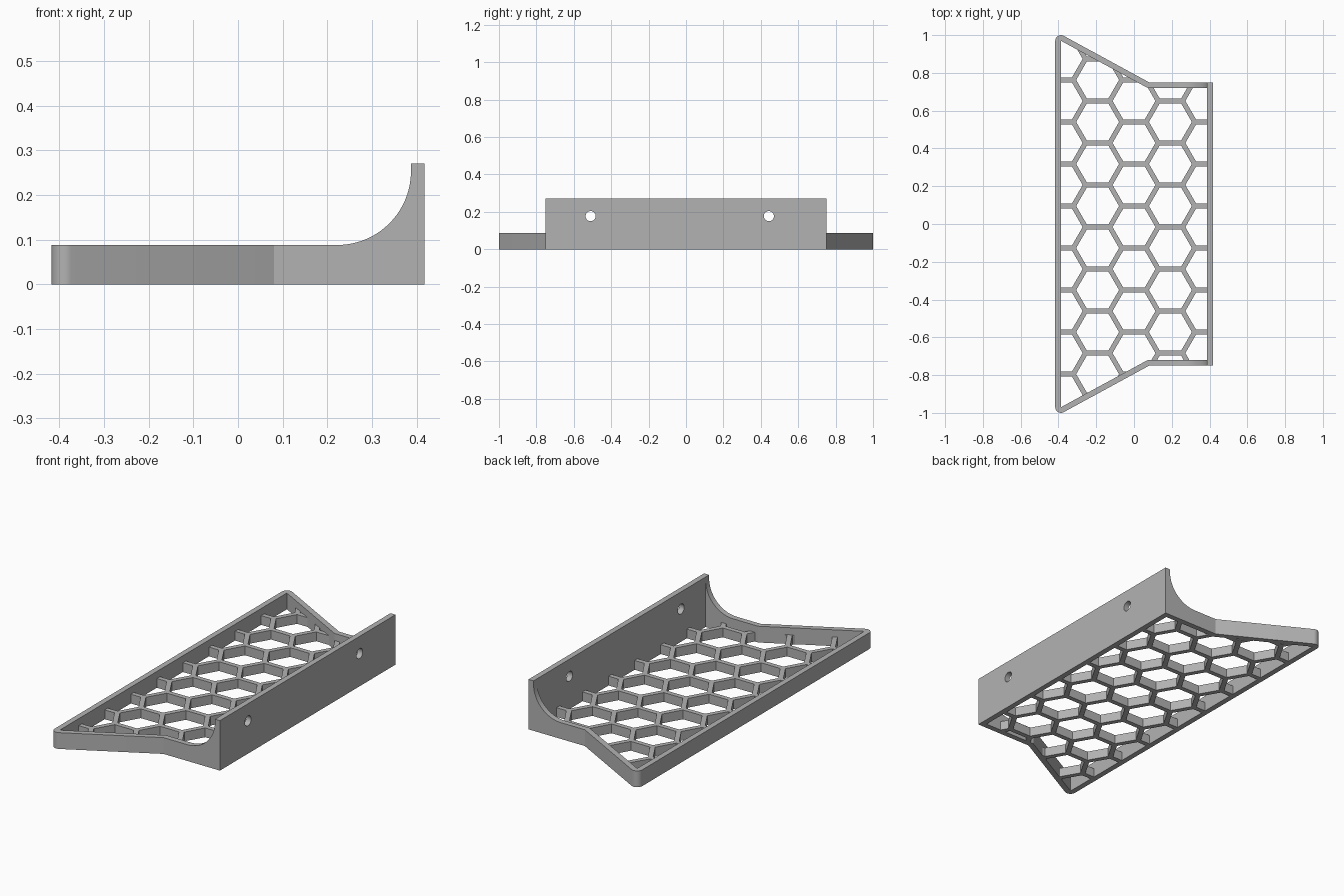
import bpy
import bmesh
from math import sin, cos, pi, radians, atan2
from mathutils import Vector

if "Cube" in bpy.data.objects:
    bpy.data.objects.remove(bpy.data.objects["Cube"], do_unlink=True)

WALL = 0.03        # wall thickness and outer corner radius
RIM_H = 0.088      # height of the low rim
PLATE_H = 0.27     # height of the mounting plate
FLOOR_H = 0.05     # height of the honeycomb floor
X, END = 0.417, 0.75
PITCH, RIB = 0.2225, 0.026

grey = bpy.data.materials.new("mid_grey")
grey.use_nodes = True
colour = (0.45, 0.45, 0.45, 1)
grey.diffuse_color = colour
grey.node_tree.nodes["Principled BSDF"].inputs["Base Color"].default_value = colour


def prisms(name, outlines, axis, low, high):
    """Extrude closed 2D outlines along x, y or z into one object."""
    place = {"x": lambda p, t: (t, p[0], p[1]),
             "y": lambda p, t: (p[0], t, p[1]),
             "z": lambda p, t: (p[0], p[1], t)}[axis]
    bm = bmesh.new()
    for outline in outlines:
        face = bm.faces.new([bm.verts.new(place(p, low)) for p in outline])
        out = bmesh.ops.extrude_face_region(bm, geom=[face])
        verts = [g for g in out["geom"] if isinstance(g, bmesh.types.BMVert)]
        shift = Vector(place((0, 0), high - low))
        bmesh.ops.translate(bm, verts=verts, vec=shift)
    bmesh.ops.recalc_face_normals(bm, faces=bm.faces[:])
    mesh = bpy.data.meshes.new(name)
    bm.to_mesh(mesh)
    bm.free()
    mesh.materials.append(grey)
    obj = bpy.data.objects.new(name, mesh)
    bpy.context.collection.objects.link(obj)
    return obj


def cut(obj, cutters):
    """Subtract the cutters, keep the result and remove the cutters."""
    for cutter in cutters:
        cutter.hide_render = True
        mod = obj.modifiers.new("cut", "BOOLEAN")
        mod.operation, mod.solver, mod.object = "DIFFERENCE", "EXACT", cutter
    graph = bpy.context.evaluated_depsgraph_get()
    mesh = bpy.data.meshes.new_from_object(obj.evaluated_get(graph))
    obj.modifiers.clear()
    obj.data = mesh
    for cutter in cutters:
        bpy.data.objects.remove(cutter, do_unlink=True)


def ring(cx, cy, radius, sides):
    return [(cx + radius * cos(2 * pi * i / sides),
             cy + radius * sin(2 * pi * i / sides)) for i in range(sides)]


def mirrored(half):
    """Complete an outline that runs from right to left along its +y half."""
    return half + [(x, -y) for x, y in reversed(half)]


# Tray outlines: the outer one has rounded tips, the inner one is sharp
tip = (-X + WALL, 1 - WALL)
inner = mirrored([(X - WALL, END - WALL), (0.073, END - WALL), tip])
slope = atan2(0.073 - tip[0], tip[1] - END + WALL)
corner = [(tip[0] + WALL * cos(a), tip[1] + WALL * sin(a))
          for a in [slope + (pi - slope) * i / 10 for i in range(11)]]
outer = mirrored([(X, END), (0.08, END)] + corner)

# Rim, curved end gussets and tall mounting plate
rim = prisms("rim_and_mounting_plate", [outer], "z", 0, PLATE_H)
radius = 0.165
cx, cz = X - WALL - radius, RIM_H + radius
arc = [(cx + radius * sin(a), cz - radius * cos(a))
       for a in [pi / 2 * i / 20 for i in range(21)]]
above = [(-1, RIM_H)] + arc + [(X - WALL, 0.5), (-1, 0.5)]
cut(rim, [prisms("inner_cutter", [inner], "z", -0.1, 0.5),
          prisms("gusset_cutter", [above], "y", -1.2, 1.2),
          prisms("screw_hole_cutter",
                 [ring(y, 0.177, 0.027, 32) for y in (-0.51, 0.443)],
                 "x", 0.3, 0.5)])

# Honeycomb floor inside the rim
cell = (PITCH - RIB) / 2 / cos(pi / 6)
cells = []
for column in range(-2, 3):
    offset = PITCH / 2 if column % 2 else 0
    for row in range(-5, 6):
        cells.append(ring(column * PITCH * cos(pi / 6),
                          -0.016 + offset + row * PITCH, cell, 6))
floor = prisms("honeycomb_floor", [inner], "z", 0, FLOOR_H)
cut(floor, [prisms("cell_cutter", cells, "z", -0.1, 0.2)])

# Smooth the curved surfaces, keep the edges sharp
bpy.ops.object.select_all(action="DESELECT")
rim.select_set(True)
bpy.context.view_layer.objects.active = rim
bpy.ops.object.shade_smooth_by_angle(angle=radians(25))
